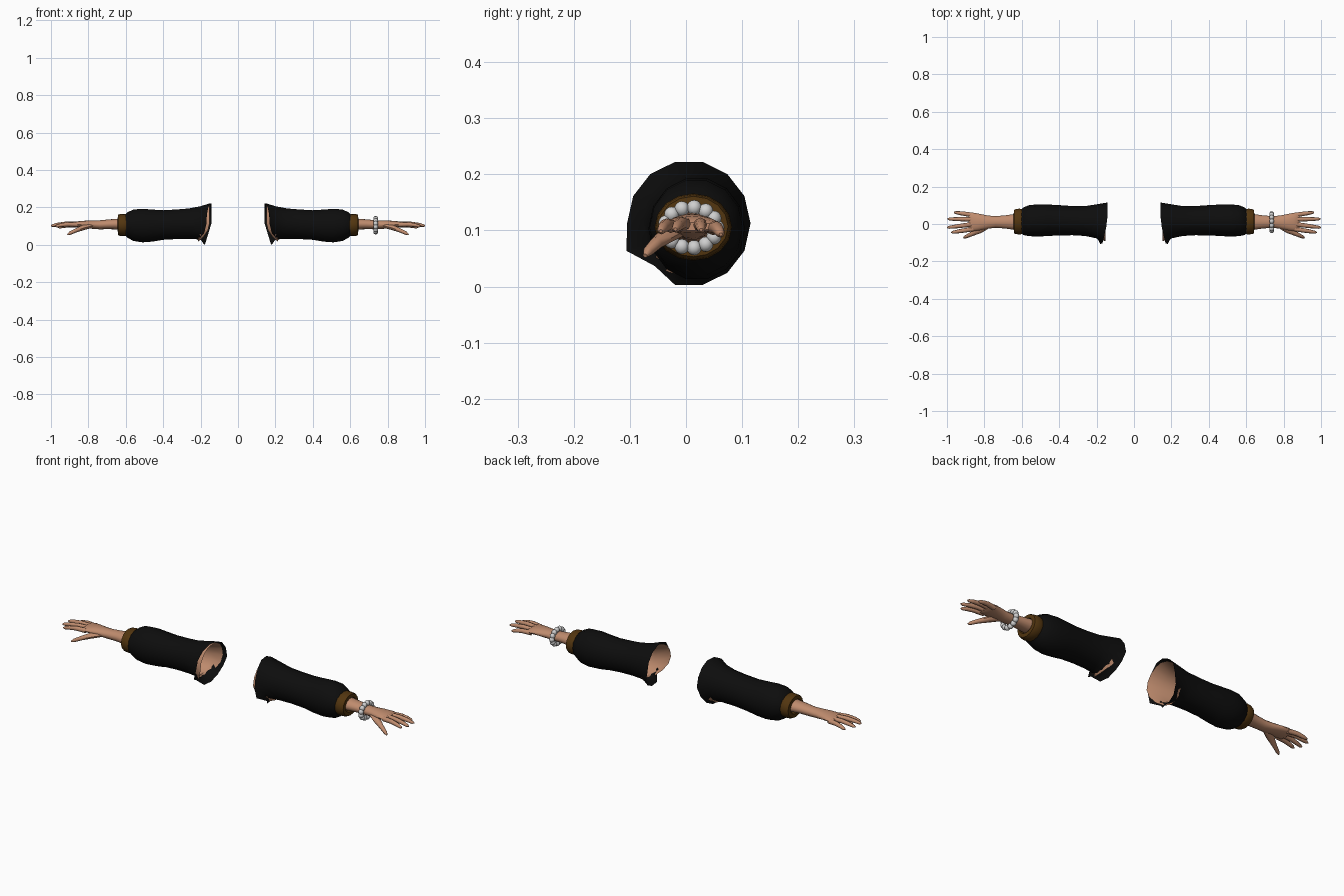
import bpy, bmesh, math
from mathutils import Vector


def material(name, rgb):
    m = bpy.data.materials.new(name)
    m.diffuse_color = (*rgb, 1)
    return m


BLACK = material("black cloth", (0.004, 0.004, 0.004))
BROWN = material("brown cuff", (0.085, 0.036, 0.005))
SKIN = material("skin", (0.52, 0.26, 0.155))
PEARL = material("pearl", (0.62, 0.62, 0.62))


def finish(bm, name, mat):
    bmesh.ops.recalc_face_normals(bm, faces=bm.faces)
    me = bpy.data.meshes.new(name)
    bm.to_mesh(me)
    bm.free()
    me.materials.append(mat)
    for p in me.polygons:
        p.use_smooth = True
    ob = bpy.data.objects.new(name, me)
    bpy.context.collection.objects.link(ob)
    bpy.context.view_layer.objects.active = ob
    ob.select_set(True)
    bpy.ops.object.shade_smooth_by_angle(angle=math.radians(50))
    ob.select_set(False)
    return ob


def loft(bm, side, stations, n, cap_start=False, cap_end=False, rim=None):
    """Skin elliptical rings (x, y, z, width radius, height radius) along a path."""
    pts = [Vector(s[:3]) for s in stations]
    rings = []
    for i, s in enumerate(stations):
        t = (pts[min(i + 1, len(pts) - 1)] - pts[max(i - 1, 0)]).normalized()
        if len(stations) > 5:           # limbs and cloth keep upright rings
            t = Vector((1, 0, 0))
        across = Vector((0, 0, 1)).cross(t).normalized()
        up = t.cross(across)
        ring = []
        for j in range(n):
            a = math.tau * j / n
            p = pts[i] + across * s[3] * math.cos(a) + up * s[4] * math.sin(a)
            if rim and i == 0:
                p = rim(p, a, pts[i])
            ring.append(bm.verts.new((p.x * side, p.y, p.z)))
        rings.append(ring)
    for r0, r1 in zip(rings, rings[1:]):
        for j in range(n):
            k = (j + 1) % n
            bm.faces.new((r0[j], r0[k], r1[k], r1[j]))
    if cap_start:
        bm.faces.new(rings[0])
    if cap_end:
        bm.faces.new(rings[-1])


# Ragged shoulder opening of the sleeve: recedes at the front and bottom
def sleeve_rim(p, a, c):
    p = p.copy()
    p.x += 0.026 * max(0, -math.cos(a)) + 0.034 * max(0, -math.sin(a))
    deg = math.degrees(a)
    if 195 < deg < 215:                 # torn point
        p.y -= 0.012
    elif 225 < deg < 235:               # torn notch
        p.x += 0.02
        p.y += 0.008
        p.z += 0.012
    return p


def skin_rim(p, a, c):
    p = p.copy()
    p.x += 0.06 * max(0, -math.sin(a)) ** 2 + 0.012 * max(0, math.cos(a))
    return p


SLEEVE = [(0.143, 0.005, 0.1125, 0.11, 0.1125), (0.20, 0.014, 0.118, 0.091, 0.091),
          (0.26, 0.016, 0.113, 0.08, 0.084), (0.33, 0.018, 0.110, 0.078, 0.081),
          (0.40, 0.020, 0.106, 0.081, 0.081), (0.46, 0.020, 0.103, 0.084, 0.088),
          (0.51, 0.019, 0.103, 0.086, 0.092), (0.56, 0.018, 0.105, 0.083, 0.086),
          (0.59, 0.015, 0.106, 0.074, 0.070), (0.605, 0.013, 0.106, 0.062, 0.055)]
CUFF = [(0.583, 0.013, 0.106, 0.058, 0.052), (0.590, 0.013, 0.106, 0.066, 0.058),
        (0.612, 0.013, 0.106, 0.069, 0.060), (0.632, 0.013, 0.106, 0.067, 0.058),
        (0.642, 0.013, 0.107, 0.062, 0.054), (0.643, 0.012, 0.108, 0.044, 0.036),
        (0.625, 0.012, 0.110, 0.040, 0.030)]
ARM = [(0.152, 0.008, 0.116, 0.101, 0.098), (0.22, 0.016, 0.114, 0.078, 0.078),
       (0.40, 0.018, 0.107, 0.060, 0.060), (0.58, 0.013, 0.109, 0.045, 0.036),
       (0.64, 0.011, 0.111, 0.042, 0.029), (0.69, 0.011, 0.110, 0.035, 0.026),
       (0.74, 0.011, 0.107, 0.031, 0.024), (0.78, 0.010, 0.108, 0.035, 0.022),
       (0.82, 0.010, 0.110, 0.043, 0.019), (0.855, 0.011, 0.110, 0.049, 0.016),
       (0.878, 0.012, 0.108, 0.049, 0.012), (0.885, 0.012, 0.107, 0.044, 0.007)]
# Fingers: base y, base z, tip x, tip y, tip z
FINGERS = [(-0.027, 0.108, 0.974, -0.045, 0.099), (-0.001, 0.111, 0.997, -0.019, 0.102),
           (0.025, 0.109, 0.995, 0.027, 0.101), (0.048, 0.104, 0.960, 0.062, 0.093)]

for side, word in ((1, "left"), (-1, "right")):
    bm = bmesh.new()
    loft(bm, side, SLEEVE, 14, rim=sleeve_rim)
    finish(bm, word + "_sleeve", BLACK)

    bm = bmesh.new()
    loft(bm, side, CUFF, 16)
    finish(bm, word + "_cuff", BROWN)

    bm = bmesh.new()
    loft(bm, side, ARM, 16, cap_end=True, rim=skin_rim)
    finish(bm, word + "_arm", SKIN)

    # Four fingers and the lowered thumb
    bm = bmesh.new()
    for by, bz, tx, ty, tz in FINGERS:
        path = []
        for f, r in ((0, 0.0125), (0.45, 0.0115), (0.75, 0.010), (0.95, 0.0075), (1, 0.003)):
            x = 0.86 + (tx - 0.86) * f
            z = bz + (tz - bz) * f + 0.006 * math.sin(math.pi * f)
            path.append((x + (0.003 if f == 1 else 0), by + (ty - by) * f, z, r, r))
        loft(bm, side, path, 8, True, True)
    loft(bm, side, [(0.775, -0.004, 0.104, 0.016, 0.012), (0.825, -0.031, 0.093, 0.019, 0.014),
                    (0.867, -0.053, 0.077, 0.012, 0.011), (0.899, -0.068, 0.062, 0.009, 0.009),
                    (0.911, -0.073, 0.055, 0.004, 0.004)], 8, True, True)
    finish(bm, word + "_fingers", SKIN)

# Bead bracelet on one wrist
bm = bmesh.new()
for i in range(13):
    a = math.tau * i / 13
    made = bmesh.ops.create_uvsphere(bm, u_segments=10, v_segments=8, radius=0.0135)["verts"]
    for v in made:
        v.co += Vector((0.736, 0.009 + 0.046 * math.cos(a), 0.105 + 0.036 * math.sin(a)))
finish(bm, "bracelet_beads", PEARL)
